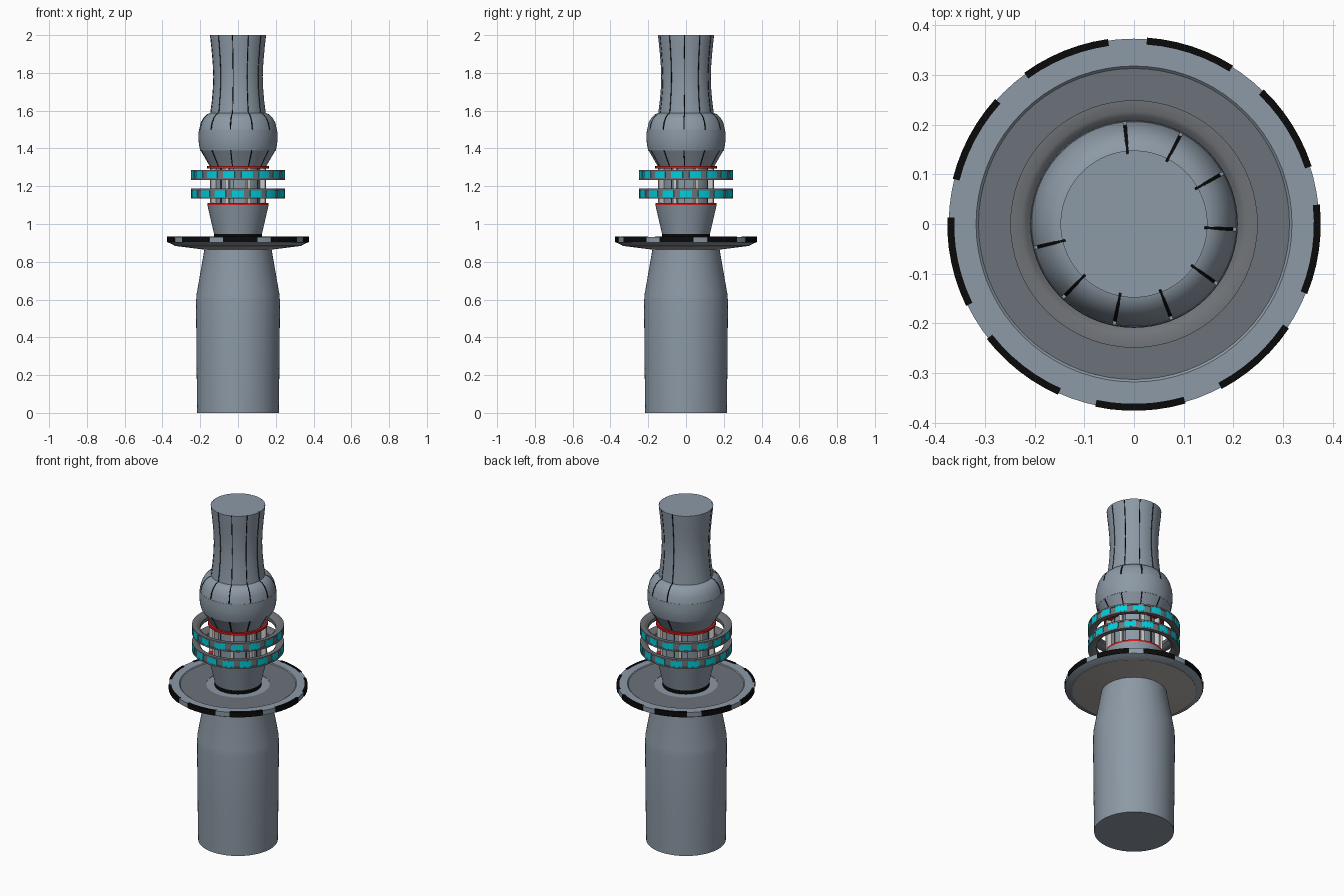
import bpy, bmesh
from math import sin, cos, radians, pi

if "Cube" in bpy.data.objects:
    bpy.data.objects.remove(bpy.data.objects["Cube"])


def material(name, col):
    m = bpy.data.materials.new(name)
    m.diffuse_color = (*col, 1)
    m.use_nodes = True
    m.node_tree.nodes["Principled BSDF"].inputs["Base Color"].default_value = m.diffuse_color
    return m


STEEL = material("steel_blue", (0.265, 0.32, 0.38))
BLACK = material("black", (0.003, 0.003, 0.003))
RED = material("red", (0.7, 0.01, 0.01))
TEAL = material("teal", (0.0, 0.62, 0.72))
DARK = material("dark_grey", (0.15, 0.17, 0.195))
RING = material("ring_grey", (0.16, 0.17, 0.185))
UNDER = material("warm_grey", (0.46, 0.43, 0.41))
PALE = material("pale_grey", (0.55, 0.56, 0.57))


def finish(name, bm, mats):
    bmesh.ops.recalc_face_normals(bm, faces=bm.faces)
    me = bpy.data.meshes.new(name)
    bm.to_mesh(me)
    bm.free()
    for m in mats:
        me.materials.append(m)
    ob = bpy.data.objects.new(name, me)
    bpy.context.collection.objects.link(ob)
    bpy.ops.object.select_all(action='DESELECT')
    ob.select_set(True)
    bpy.context.view_layer.objects.active = ob
    bpy.ops.object.shade_smooth_by_angle(angle=radians(30))
    return ob


def lathe(name, profile, mat=STEEL, closed=False, seams=0, depth=0.006, skip=(4, 5)):
    """Spin (r, z) points; optional vertical black grooves, left out at the skipped seams."""
    cols = []  # angle, inset, is_groove
    if seams:
        step, h = 2 * pi / seams, radians(0.9)
        for i in range(seams):
            a = radians(-3) + i * step
            d, g = (0, 0) if i in skip else (depth, 1)
            cols += [(a - h, 0, g), (a - h * 0.99, d, g), (a + h * 0.99, d, g)]
            cols += [(a + h + (step - 2 * h) * k / 6, 0, 0) for k in range(6)]
    else:
        cols = [(2 * pi * i / 72, 0, 0) for i in range(72)]
    bm = bmesh.new()
    grid = [[bm.verts.new(((r - d) * cos(a), (r - d) * sin(a), z)) for r, z in profile]
            for a, d, _ in cols]
    n, p = len(cols), len(profile)
    for i in range(n):
        for j in range(p if closed else p - 1):
            k = (j + 1) % p
            nx = grid[(i + 1) % n]
            f = bm.faces.new((grid[i][j], nx[j], nx[k], grid[i][k]))
            f.material_index = cols[i][2]
    if not closed:
        bm.faces.new([c[0] for c in grid])
        bm.faces.new([c[-1] for c in grid])
    return finish(name, bm, [mat, BLACK] if seams else [mat])


def arcs(name, count, start, width, r0, r1, z0, z1, mat=STEEL, n=6):
    """Evenly spaced curved blocks around the axis (angles in degrees)."""
    bm = bmesh.new()
    for c in range(count):
        mid = start + 360 * c / count
        rows = []
        for i in range(n + 1):
            a = radians(mid - width / 2 + width * i / n)
            rows.append([bm.verts.new((r * cos(a), r * sin(a), z))
                         for r, z in ((r0, z0), (r1, z0), (r1, z1), (r0, z1))])
        for a, b in zip(rows, rows[1:]):
            for j in range(4):
                k = (j + 1) % 4
                bm.faces.new((a[j], b[j], b[k], a[k]))
        bm.faces.new(rows[0])
        bm.faces.new(rows[-1])
    return finish(name, bm, [mat])


# lower handle
lathe("lower_body", [(0.216, 0), (0.22, 0.3), (0.222, 0.59), (0.219, 0.63),
                     (0.178, 0.865), (0.178, 0.88)])

# guard disc with inset faces and black rim blocks
lathe("guard_disc", [(0.17, 0.868), (0.335, 0.886), (0.372, 0.903), (0.373, 0.932),
                     (0.318, 0.932), (0.312, 0.926), (0.15, 0.926)])
lathe("guard_top_inset", [(0.313, 0.925), (0.313, 0.928), (0.172, 0.928), (0.172, 0.925)],
      DARK, closed=True)
lathe("guard_under_inset", [(0.175, 0.864), (0.335, 0.884), (0.335, 0.888), (0.175, 0.872)],
      UNDER, closed=True)
arcs("guard_rim_blocks", 9, 272, 28, 0.362, 0.376, 0.904, 0.934, BLACK)

# neck and lower cup
lathe("neck_ring", [(0.127, 0.92), (0.127, 0.948)], BLACK)
lathe("lower_cup", [(0.127, 0.948), (0.162, 1.1)])

# red plates, grooved core and pillars
lathe("lower_red_plate", [(0.161, 1.1), (0.161, 1.111)], RED)
lathe("upper_red_plate", [(0.163, 1.293), (0.163, 1.306)], RED)
lathe("core", [(0.13, 1.11), (0.13, 1.295)], seams=11, skip=())
arcs("pillars", 8, 22.5, 7, 0.13, 0.158, 1.11, 1.294, PALE, n=2)

# thick rings with recessed teal dashes
for name, z, start in (("lower", 1.134, 270), ("upper", 1.234, 281.25)):
    section = [(0.249, 0), (0.249, 0.009), (0.244, 0.009), (0.244, 0.044), (0.249, 0.044),
               (0.249, 0.053), (0.226, 0.053), (0.217, 0.048), (0.205, 0.036),
               (0.205, 0.017), (0.217, 0.005), (0.226, 0)]
    lathe(name + "_ring", [(r, z + h) for r, h in section], RING, closed=True)
    arcs(name + "_ring_dashes", 16, start, 14.5, 0.24, 0.2485, z + 0.0095, z + 0.0435, TEAL)

# bulb: grooved shoulders around a plain band
lathe("bulb_lower", [(0.15, 1.306), (0.175, 1.35), (0.2, 1.392)], seams=11)
lathe("bulb_band", [(0.2, 1.39), (0.207, 1.42), (0.209, 1.45), (0.209, 1.475), (0.207, 1.5)], )
lathe("bulb_upper", [(0.206, 1.499), (0.198, 1.535), (0.184, 1.562), (0.166, 1.58),
                     (0.146, 1.588)], seams=11)

# flared upper grip
lathe("upper_grip", [(0.148, 1.58), (0.139, 1.65), (0.133, 1.72), (0.131, 1.78),
                     (0.134, 1.85), (0.14, 1.92), (0.147, 1.985), (0.148, 2.0)], seams=11)
